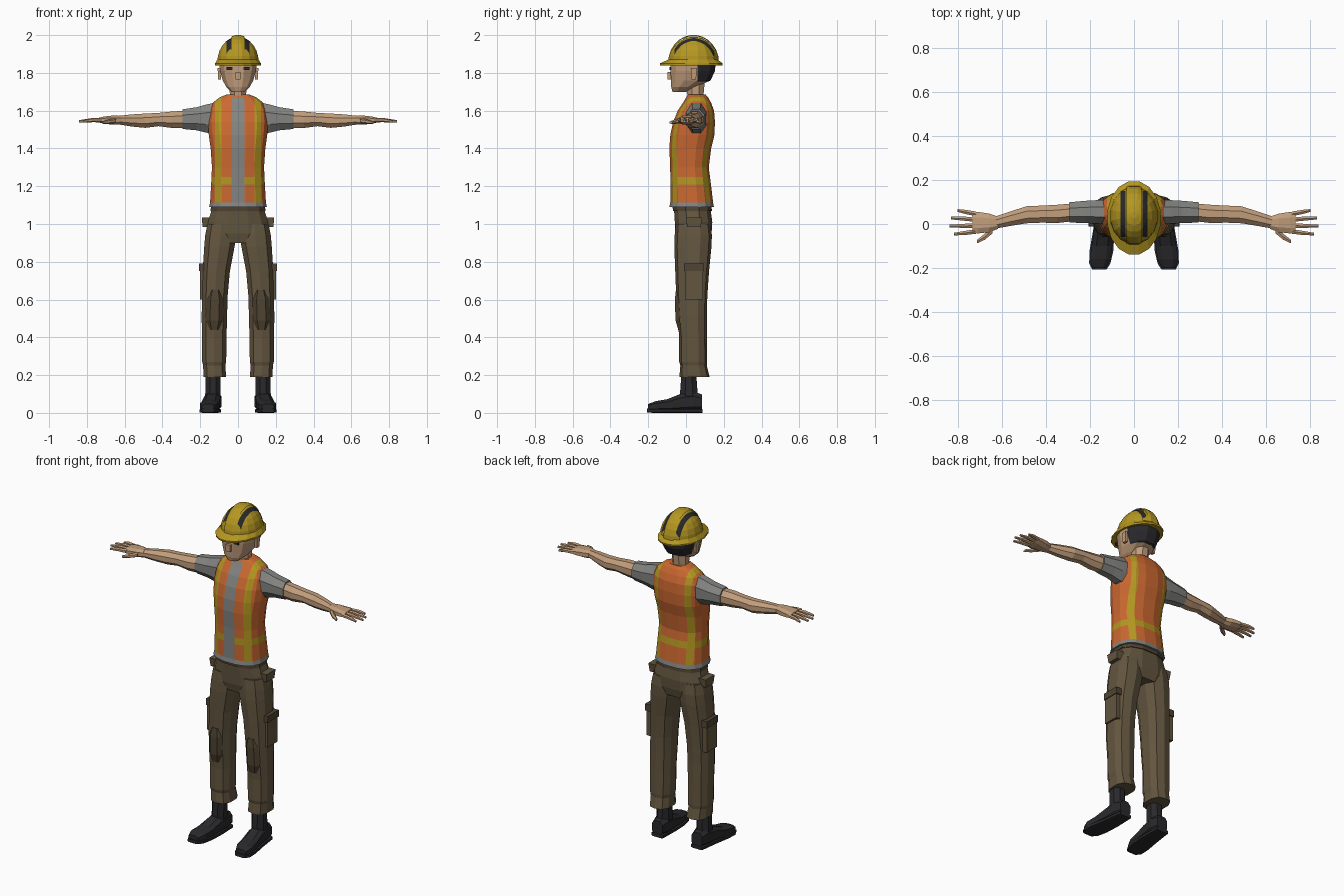
import bpy, bmesh, math
from mathutils import Vector


def material(name, rgb):
    m = bpy.data.materials.new(name)
    m.diffuse_color = (*rgb, 1)
    return m


SKIN = material("skin", (0.54, 0.34, 0.20))
ORANGE = material("orange_cloth", (0.60, 0.14, 0.03))
YELLOW = material("yellow", (0.46, 0.31, 0.015))
GRAY = material("gray_cloth", (0.23, 0.23, 0.22))
BROWN = material("brown_cloth", (0.125, 0.092, 0.05))
DARK_BROWN = material("dark_brown", (0.08, 0.058, 0.032))
BLACK = material("black", (0.022, 0.022, 0.025))


def finish(name, bm, mats, cuts=(), rule=None):
    """Cut along planes, colour faces by rule and make the object."""
    for axis, d in cuts:
        no = Vector([float(i == axis) for i in range(3)])
        bmesh.ops.bisect_plane(bm, geom=bm.verts[:] + bm.edges[:] + bm.faces[:],
                               plane_co=no * d, plane_no=no, dist=1e-5)
    bmesh.ops.recalc_face_normals(bm, faces=bm.faces)
    if rule:
        for f in bm.faces:
            f.material_index = rule(f.calc_center_median())
    me = bpy.data.meshes.new(name)
    bm.to_mesh(me)
    bm.free()
    for m in mats:
        me.materials.append(m)
    ob = bpy.data.objects.new(name, me)
    bpy.context.collection.objects.link(ob)
    return ob


def loft(name, rings, mats, axis="z", n=8, p=1.0, s=1, cuts=(), rule=None, caps=True):
    """Skin rings (position on axis, centre 1, centre 2, half size 1, half size 2)."""
    bm = bmesh.new()
    loops = []
    for t, c1, c2, a, b in rings:
        loop = []
        for i in range(n):
            ang = 2 * math.pi * (i + 0.5) / n
            c, d = math.cos(ang), math.sin(ang)
            u = c1 + a * math.copysign(abs(c) ** p, c)
            v = c2 + b * math.copysign(abs(d) ** p, d)
            x, y, z = {"z": (u, v, t), "x": (t, u, v), "y": (u, t, v)}[axis]
            loop.append(bm.verts.new((x * s, y, z)))
        loops.append(loop)
    for A, B in zip(loops, loops[1:]):
        for i in range(n):
            j = (i + 1) % n
            bm.faces.new((A[i], A[j], B[j], B[i]))
    if caps:
        bm.faces.new(loops[0])
        bm.faces.new(loops[-1])
    return finish(name, bm, mats, cuts, rule)


def box(name, lo, hi, mat, s=1, taper=1.0):
    """Box between two corners, its lower end scaled by taper."""
    bm = bmesh.new()
    bmesh.ops.create_cube(bm, size=1)
    lo, hi = Vector(lo), Vector(hi)
    for v in bm.verts:
        k = taper if v.co.z < 0 else 1
        v.co = Vector((v.co.x * k, v.co.y * k, v.co.z)) * (hi - lo) + (lo + hi) / 2
        v.co.x *= s
    return finish(name, bm, [mat])


# --- vest with reflective stripes, open shirt strip and shirt hem
def vest_colour(c):
    x = abs(c.x)
    if c.z < 1.115:
        return 2
    if c.y < 0.03 and x < 0.035 and c.z < 1.675:
        return 2
    if 1.21 < c.z < 1.25 or 0.088 < x < 0.122:
        return 1
    return 0


TORSO = [(1.09, 0.155, -0.09, 0.15), (1.115, 0.15, -0.085, 0.145), (1.20, 0.145, -0.085, 0.135),
         (1.30, 0.14, -0.085, 0.122), (1.40, 0.147, -0.09, 0.135), (1.47, 0.157, -0.085, 0.152),
         (1.54, 0.162, -0.07, 0.155), (1.60, 0.157, -0.045, 0.15), (1.64, 0.138, -0.018, 0.135),
         (1.67, 0.10, 0.0, 0.118), (1.685, 0.062, 0.008, 0.105)]
loft("vest", [(z, 0, (f + b) / 2, x, (b - f) / 2) for z, x, f, b in TORSO],
     [ORANGE, YELLOW, GRAY], n=16, p=0.8,
     cuts=[(0, k * d) for k in (-1, 1) for d in (0.035, 0.088, 0.122)] + [(2, 1.21), (2, 1.25)],
     rule=vest_colour)

# --- neck and head, with hair at the back
loft("neck", [(1.62, 0, 0.055, 0.052, 0.05), (1.69, 0, 0.05, 0.047, 0.047),
              (1.77, 0, 0.05, 0.05, 0.055)], [SKIN], n=8)
loft("head", [(1.70, 0, -0.035, 0.036, 0.038), (1.725, 0, -0.012, 0.064, 0.068),
              (1.76, 0, 0.025, 0.083, 0.108), (1.81, 0, 0.036, 0.098, 0.121),
              (1.86, 0, 0.038, 0.103, 0.123), (1.90, 0, 0.04, 0.09, 0.11)],
     [SKIN, BLACK], n=12, p=0.85, cuts=[(1, 0.06), (2, 1.755)],
     rule=lambda c: int(c.y > 0.06 and c.z > 1.755))
box("nose", (-0.014, -0.098, 1.765), (0.014, -0.07, 1.805), SKIN)
box("mouth", (-0.025, -0.076, 1.742), (0.025, -0.07, 1.747), DARK_BROWN)
for s in (-1, 1):
    box("eye", (0.03, -0.087, 1.815), (0.062, -0.079, 1.832), BLACK, s)
    box("ear", (0.088, 0.025, 1.765), (0.108, 0.058, 1.825), SKIN, s, 0.7)

# --- hard hat: dome with dark slots, raised ridge and brim
def dome_rings(k, h):
    out = []
    for i in range(7):
        a = math.radians(i * 14)
        out.append((1.855 + h * math.sin(a), 0, 0.04, 0.112 * k * math.cos(a), 0.132 * k * math.cos(a)))
    return out


loft("hat_dome", dome_rings(1, 0.137), [YELLOW, BLACK], n=16,
     cuts=[(0, d) for d in (-0.062, -0.038, 0.038, 0.062)] + [(1, -0.06), (1, 0.15)],
     rule=lambda c: int(0.038 < abs(c.x) < 0.062 and -0.06 < c.y < 0.15 and c.z > 1.87))
ridge = loft("hat_ridge", dome_rings(1.04, 0.146), [YELLOW], n=16,
             cuts=[(0, -0.034), (0, 0.034)])
bm = bmesh.new()
bm.from_mesh(ridge.data)
bmesh.ops.delete(bm, geom=[f for f in bm.faces if abs(f.calc_center_median().x) > 0.034],
                 context="FACES")
bm.to_mesh(ridge.data)
bm.free()
loft("hat_brim", [(1.845, 0, 0.03, 0.106, 0.128), (1.84, 0, 0.028, 0.124, 0.168),
                  (1.85, 0, 0.028, 0.124, 0.17), (1.872, 0, 0.038, 0.11, 0.13)],
     [YELLOW], n=16, caps=False)

# --- trouser seat and belt
loft("trouser_seat", [(0.90, 0, 0.04, 0.13, 0.085), (0.95, 0, 0.04, 0.168, 0.098),
                      (1.01, 0, 0.04, 0.165, 0.102), (1.06, 0, 0.035, 0.148, 0.10),
                      (1.11, 0, 0.03, 0.138, 0.10)], [BROWN], n=12, p=0.8)
loft("belt", [(1.068, 0, 0.034, 0.15, 0.106), (1.095, 0, 0.032, 0.147, 0.106)],
     [DARK_BROWN], n=12, p=0.8)

LEG = [(0.19, 0.06, 0.185, -0.035, 0.125), (0.25, 0.065, 0.187, -0.03, 0.11),
       (0.27, 0.06, 0.192, -0.036, 0.112), (0.40, 0.058, 0.194, -0.036, 0.11),
       (0.52, 0.055, 0.195, -0.046, 0.11), (0.62, 0.052, 0.193, -0.052, 0.113),
       (0.75, 0.04, 0.19, -0.057, 0.122), (0.88, 0.015, 0.182, -0.062, 0.135),
       (0.94, 0.006, 0.177, -0.06, 0.137), (1.0, 0.01, 0.165, -0.055, 0.13)]
ARM = [(0.28, 0.053, 1.553, 0.044, 0.05), (0.35, 0.046, 1.552, 0.045, 0.047),
       (0.42, 0.045, 1.553, 0.042, 0.038), (0.49, 0.042, 1.547, 0.042, 0.041),
       (0.56, 0.025, 1.548, 0.036, 0.035), (0.63, 0.007, 1.55, 0.03, 0.025)]
for s in (-1, 1):
    # legs, cargo pockets and knee patches
    loft("trouser_leg", [(z, (i + o) / 2, (f + b) / 2, (o - i) / 2, (b - f) / 2)
                         for z, i, o, f, b in LEG], [BROWN], n=10, p=0.8, s=s)
    box("cargo_pocket", (0.17, -0.005, 0.60), (0.202, 0.09, 0.76), BROWN, s)
    box("pocket_flap", (0.17, -0.01, 0.75), (0.206, 0.095, 0.79), DARK_BROWN, s, 1.03)
    box("hip_pocket_flap", (0.13, 0.0, 0.985), (0.192, 0.085, 1.035), BROWN, s, 0.85)
    loft("knee_patch", [(0.44, 0.125, -0.01, 0.03, 0.033), (0.49, 0.125, -0.01, 0.046, 0.048),
                        (0.60, 0.122, -0.01, 0.046, 0.052), (0.65, 0.12, -0.01, 0.03, 0.046)],
         [DARK_BROWN], p=0.7, s=s)

    # boots: ankle shaft, foot and sole
    loft("boot_shaft", [(0.05, 0.135, 0.02, 0.046, 0.055), (0.11, 0.133, 0.015, 0.043, 0.05),
                        (0.20, 0.132, 0.015, 0.043, 0.043)], [BLACK], s=s)
    loft("boot_foot", [(0.085, 0.132, 0.055, 0.036, 0.045), (0.04, 0.133, 0.06, 0.047, 0.055),
                       (-0.03, 0.138, 0.053, 0.047, 0.05), (-0.10, 0.146, 0.04, 0.05, 0.034),
                       (-0.16, 0.154, 0.036, 0.05, 0.028), (-0.20, 0.158, 0.03, 0.034, 0.018)],
         [BLACK], "y", p=0.7, s=s)
    loft("boot_sole", [(0.087, 0.132, 0.011, 0.04, 0.011), (-0.03, 0.138, 0.011, 0.05, 0.011),
                       (-0.12, 0.148, 0.011, 0.056, 0.011), (-0.18, 0.156, 0.011, 0.05, 0.011),
                       (-0.207, 0.158, 0.013, 0.034, 0.01)], [BLACK], "y", p=0.4, s=s)

    # sleeves and arms
    loft("sleeve", [(0.12, 0.055, 1.56, 0.06, 0.09), (0.17, 0.055, 1.558, 0.058, 0.08),
                    (0.22, 0.055, 1.557, 0.055, 0.066), (0.295, 0.053, 1.555, 0.05, 0.056)],
         [GRAY], "x", s=s)
    loft("arm", ARM, [SKIN], "x", s=s)

    # hands
    loft("palm", [(0.62, 0.006, 1.55, 0.03, 0.024), (0.66, 0.005, 1.55, 0.045, 0.026),
                  (0.71, 0.006, 1.55, 0.052, 0.02), (0.735, 0.006, 1.55, 0.05, 0.014)],
         [SKIN], "x", p=0.8, s=s)
    loft("thumb", [(0.645, -0.025, 1.547, 0.02, 0.014), (0.68, -0.058, 1.542, 0.016, 0.012),
                   (0.715, -0.08, 1.537, 0.009, 0.008)], [SKIN], "x", n=6, s=s)
    for y, tip in ((-0.034, 0.82), (-0.007, 0.842), (0.02, 0.835), (0.046, 0.805)):
        loft("finger", [(0.72, y, 1.55, 0.012, 0.012), (0.77, y * 1.2, 1.55, 0.011, 0.011),
                        (tip, y * 1.35, 1.543, 0.007, 0.007)], [SKIN], "x", n=6, s=s)
